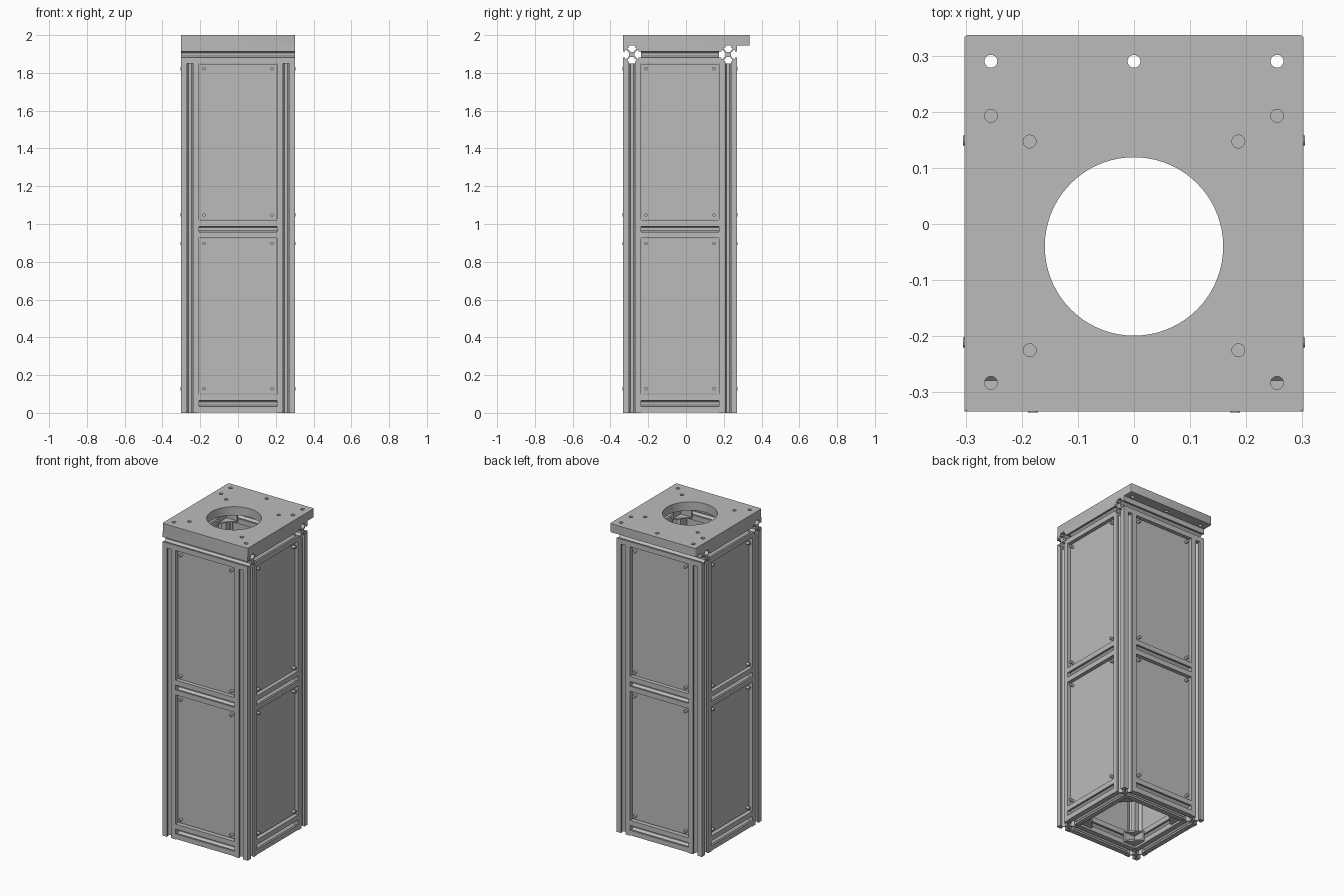
import bpy, bmesh
from math import pi, cos, sin
from mathutils import Matrix, Vector

if "Cube" in bpy.data.objects:
    bpy.data.objects.remove(bpy.data.objects["Cube"])

CY = -0.0315          # centre of the frame in y
HALF = 0.3025         # half width of the frame
BAR = 0.095           # width of one extrusion
H = BAR / 2
MID = HALF - H        # distance of a post axis from the frame axis
INNER = HALF - BAR

grey = bpy.data.materials.new("aluminium grey")
grey.use_nodes = True
grey.diffuse_color = (0.5, 0.5, 0.5, 1)
grey.node_tree.nodes["Principled BSDF"].inputs["Base Color"].default_value = (0.5, 0.5, 0.5, 1)


def finish(name, bm, matrix=Matrix()):
    bm.transform(matrix)
    bmesh.ops.recalc_face_normals(bm, faces=bm.faces)
    mesh = bpy.data.meshes.new(name)
    bm.to_mesh(mesh)
    bm.free()
    mesh.materials.append(grey)
    ob = bpy.data.objects.new(name, mesh)
    bpy.context.collection.objects.link(ob)
    return ob


def prism(bm, points, depth):
    face = bm.faces.new([bm.verts.new((x, y, 0)) for x, y in points])
    out = bmesh.ops.extrude_face_region(bm, geom=[face])["geom"]
    bmesh.ops.translate(bm, verts=[v for v in out if isinstance(v, bmesh.types.BMVert)],
                        vec=(0, 0, depth))


def box(bm, centre, size):
    bmesh.ops.create_cube(bm, size=1, matrix=Matrix.Translation(centre) @ Matrix.Diagonal((*size, 1)))


def cylinder(bm, centre, radius, depth, axis="Z", sides=20):
    turn = Matrix.Rotation(pi / 2, 4, axis) if axis != "Z" else Matrix()
    bmesh.ops.create_cone(bm, cap_ends=True, segments=sides, radius1=radius, radius2=radius,
                          depth=depth, matrix=Matrix.Translation(centre) @ turn)


# T-slot section: one quarter turned four times
QUARTER = [(0.014, 0.008), (0.03, 0.024), (0.036, 0.024), (0.036, 0.0155), (H, 0.0155)]
QUARTER += [(H, H)] + [(y, x) for x, y in reversed(QUARTER)]
SECTION = []
for q in range(4):
    c, s = round(cos(q * pi / 2)), round(sin(q * pi / 2))
    SECTION += [(c * x - s * y, s * x + c * y) for x, y in QUARTER]


def extrusion(name, centre, length, axis):
    bm = bmesh.new()
    prism(bm, SECTION, length)
    turn = {"X": Matrix.Rotation(pi / 2, 4, "Y"), "Y": Matrix.Rotation(-pi / 2, 4, "X"),
            "Z": Matrix()}[axis]
    finish(name, bm, Matrix.Translation(centre) @ turn @ Matrix.Translation((0, 0, -length / 2)))


# Posts
TOP = 1.85
for sx, side in ((1, "left"), (-1, "right")):
    for sy, end in ((-1, "front"), (1, "back")):
        extrusion(f"{end}_{side}_post", (sx * MID, CY + sy * MID, TOP / 2), TOP, "Z")

# Rails between posts, and the upper ring
RAILS = {"bottom": H + 0.003, "middle": 0.9725, "top": TOP + H}
for level, z in RAILS.items():
    for s, end, side in ((-1, "front", "right"), (1, "back", "left")):
        long = 2 * HALF if level == "top" else 2 * INNER
        extrusion(f"{level}_{end}_rail", (0, CY + s * MID, z), long, "X")
        extrusion(f"{level}_{side}_rail", (s * MID, CY, z), 2 * INNER, "Y")

# Panels with screws on each of the four sides
RECESS, THICK = 0.02, 0.012
for k, side in enumerate(("front", "left", "back", "right")):
    place = Matrix.Translation((0, CY, 0)) @ Matrix.Rotation(k * pi / 2, 4, "Z")
    for level, low, high in (("lower", 0.103, 0.922), ("upper", 1.023, 1.847)):
        bm = bmesh.new()
        box(bm, (0, -HALF + RECESS + THICK / 2, (low + high) / 2), (2 * INNER - 0.008, THICK, high - low))
        finish(f"{side}_{level}_panel", bm, place)
        bm = bmesh.new()
        for x in (-0.18, 0.18):
            for z in (low + 0.025, high - 0.025):
                cylinder(bm, (x, -HALF + RECESS / 2, z), 0.009, RECESS + 0.004, "X", 12)
        finish(f"{side}_{level}_screws", bm, place)

# Corner brackets inside every ring of rails
LEG = 0.085
for level, z in RAILS.items():
    for k, corner in enumerate(("back_left", "back_right", "front_right", "front_left")):
        bm = bmesh.new()
        c = INNER
        for dz in (-0.03, 0.03):
            start = len(bm.verts)
            prism(bm, [(c, c), (c - LEG, c), (c - LEG, c - 0.012), (c - 0.012, c - LEG), (c, c - LEG)], 0.008)
            bm.verts.ensure_lookup_table()
            bmesh.ops.translate(bm, verts=bm.verts[start:], vec=(0, 0, dz - 0.004))
        box(bm, (c - LEG / 2, c - 0.005, 0), (LEG, 0.01, 0.068))
        box(bm, (c - 0.005, c - LEG / 2, 0), (0.01, LEG, 0.068))
        finish(f"{level}_{corner}_bracket", bm,
               Matrix.Translation((0, CY, z)) @ Matrix.Rotation(k * pi / 2, 4, "Z"))

# Top plate with rounded corners
BACK, FRONT = 0.337, CY - HALF
bm = bmesh.new()
box(bm, (0, (BACK + FRONT) / 2, 1.9725), (2 * HALF, BACK - FRONT, 0.055))
uprights = [e for e in bm.edges if abs(e.verts[0].co.z - e.verts[1].co.z) > 0.01]
bmesh.ops.bevel(bm, geom=uprights, offset=0.007, segments=3, affect="EDGES", profile=0.5)
plate = finish("top_plate", bm)

# Cutter for the large opening and the bolt holes
bm = bmesh.new()
cylinder(bm, (0, -0.04, 1.97), 0.159, 0.2, sides=72)
cylinder(bm, (0, 0.29, 1.97), 0.0115, 0.2)
for x, y in ((0.255, 0.29), (0.255, 0.193), (0.186, 0.147), (0.186, -0.225), (0.255, -0.283)):
    for s in (-1, 1):
        cylinder(bm, (s * x, y, 1.97), 0.0115, 0.2)
cutter = finish("hole_cutter", bm)
cutter.hide_render = True
cutter.hide_viewport = True
cut = plate.modifiers.new("holes", "BOOLEAN")
cut.operation = "DIFFERENCE"
cut.solver = "EXACT"
cut.object = cutter

# Soft shading on the plate, with sharp edges kept
bpy.context.view_layer.objects.active = plate
plate.select_set(True)
bpy.ops.object.shade_smooth_by_angle()
